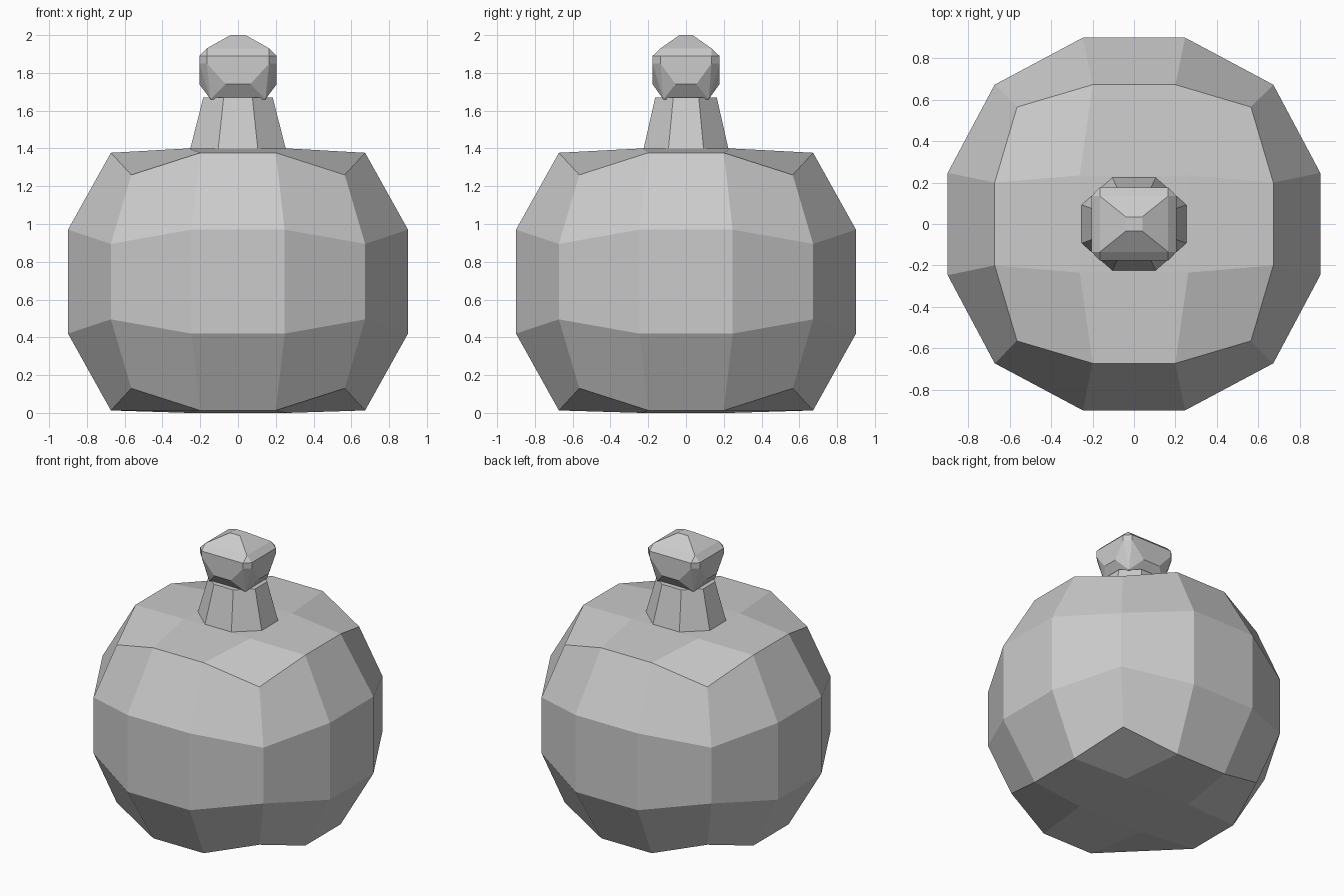
import bpy, bmesh, math
from mathutils import Vector

if "Cube" in bpy.data.objects:
    bpy.data.objects.remove(bpy.data.objects["Cube"])


def finish(bm, name):
    bmesh.ops.recalc_face_normals(bm, faces=bm.faces[:])
    mesh = bpy.data.meshes.new(name)
    bm.to_mesh(mesh)
    bm.free()
    obj = bpy.data.objects.new(name, mesh)
    bpy.context.collection.objects.link(obj)
    return obj


# Body: 3x3-per-side cube rounded into a ball, top and bottom pressed flat
MID = 0.695
bm = bmesh.new()
bmesh.ops.create_cube(bm, size=2)
bmesh.ops.subdivide_edges(bm, edges=bm.edges[:], cuts=2, use_grid_fill=True)
for v in bm.verts:
    outer = [abs(c) > 0.9 for c in v.co]
    # far and near distances for side, edge and corner points
    far, near = {1: (0.9, 0.247), 2: (0.673, 0.2), 3: (0.565, 0)}[sum(outer)]
    p = [math.copysign(far if o else near, c) for c, o in zip(v.co, outer)]
    if sum(outer) == 1:
        if outer[2]:
            p = [math.copysign(s, c) for s, c in zip((0.262, 0.235, 0.703), v.co)]
            p[2] = 0.705 if p[2] > 0 else -0.695
        else:
            p[2] = math.copysign(0.275, p[2])
    elif outer[2] and sum(outer) == 2:
        p[2] = math.copysign(0.682, p[2])
    v.co = Vector(p) + Vector((0, 0, MID))
finish(bm, "body")

# Neck: tapered eight-sided collar, slightly narrower front to back
bm = bmesh.new()
bmesh.ops.create_cone(bm, cap_ends=True, segments=8, radius1=1, radius2=0.72, depth=0.28)
bm.verts.ensure_lookup_table()
first = bm.verts[0].co
turn = math.pi / 8 - math.atan2(first.y, first.x) % (math.pi / 4)
for v in bm.verts:
    r = math.hypot(v.co.x, v.co.y)
    a = math.atan2(v.co.y, v.co.x) + turn
    v.co = (0.276 * r * math.cos(a), 0.245 * r * math.sin(a), v.co.z + 1.53)
finish(bm, "neck")

# Knob: faceted stopper, one quarter of its points mirrored to all four corners
quarter = [(0.04, 0.035, 2.0), (0.165, 0.135, 1.93),
           (0.165, 0.177, 1.89), (0.205, 0.135, 1.89),
           (0.165, 0.177, 1.85), (0.205, 0.135, 1.85),
           (0.065, 0.177, 1.74), (0.205, 0.055, 1.74),
           (0.145, 0.12, 1.66)]
bm = bmesh.new()
for sx in (-1, 1):
    for sy in (-1, 1):
        for x, y, z in quarter:
            bm.verts.new((sx * x, sy * y, z))
bmesh.ops.convex_hull(bm, input=bm.verts[:])
bmesh.ops.dissolve_limit(bm, angle_limit=0.02, verts=bm.verts[:], edges=bm.edges[:])
finish(bm, "knob")
